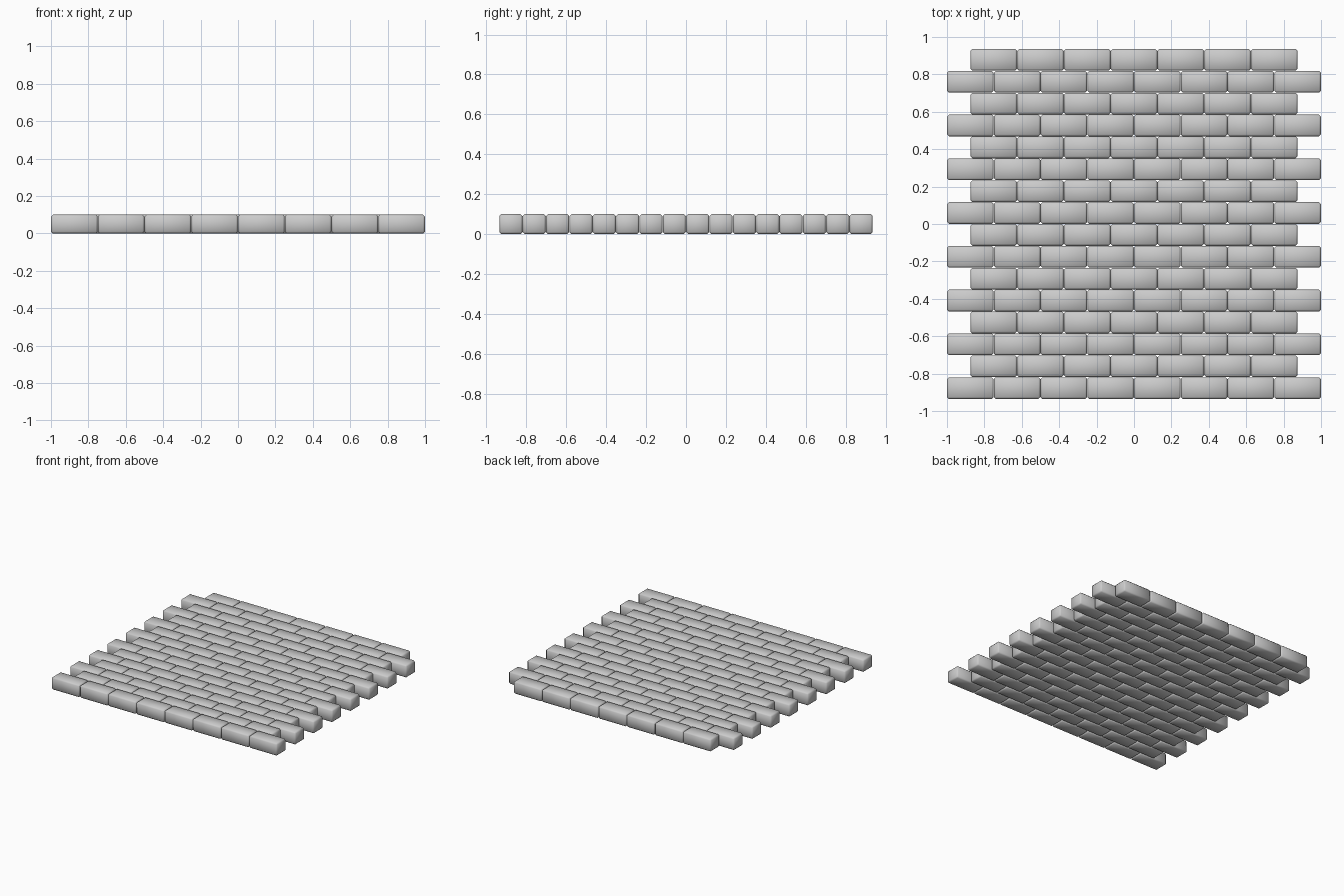
import bpy, bmesh
from mathutils import Matrix, Vector

if "Cube" in bpy.data.objects:
    bpy.data.objects.remove(bpy.data.objects["Cube"])

ROWS, PITCH = 16, 0.117
LENGTH, HEIGHT = 0.25, 0.1


# one shared brick: a box with small chamfered edges, shaded smooth
def brick_mesh():
    bm = bmesh.new()
    bmesh.ops.create_cube(bm, size=1, matrix=Matrix.Diagonal((LENGTH - 0.001, PITCH - 0.001, HEIGHT, 1)))
    bmesh.ops.bevel(bm, geom=bm.edges[:], offset=0.01, segments=1, affect='EDGES')
    bmesh.ops.translate(bm, verts=bm.verts[:], vec=Vector((0, 0, HEIGHT / 2)))
    for f in bm.faces:
        f.smooth = True
    mesh = bpy.data.meshes.new("brick")
    bm.to_mesh(mesh)
    bm.free()
    return mesh


# running bond: rows of eight and seven bricks alternate
mesh = brick_mesh()
for row in range(ROWS):
    count = 8 - row % 2
    y = (row - (ROWS - 1) / 2) * PITCH
    for i in range(count):
        brick = bpy.data.objects.new(f"brick_row{row + 1}_{i + 1}", mesh)
        brick.location = ((i - (count - 1) / 2) * LENGTH, y, 0)
        bpy.context.collection.objects.link(brick)
